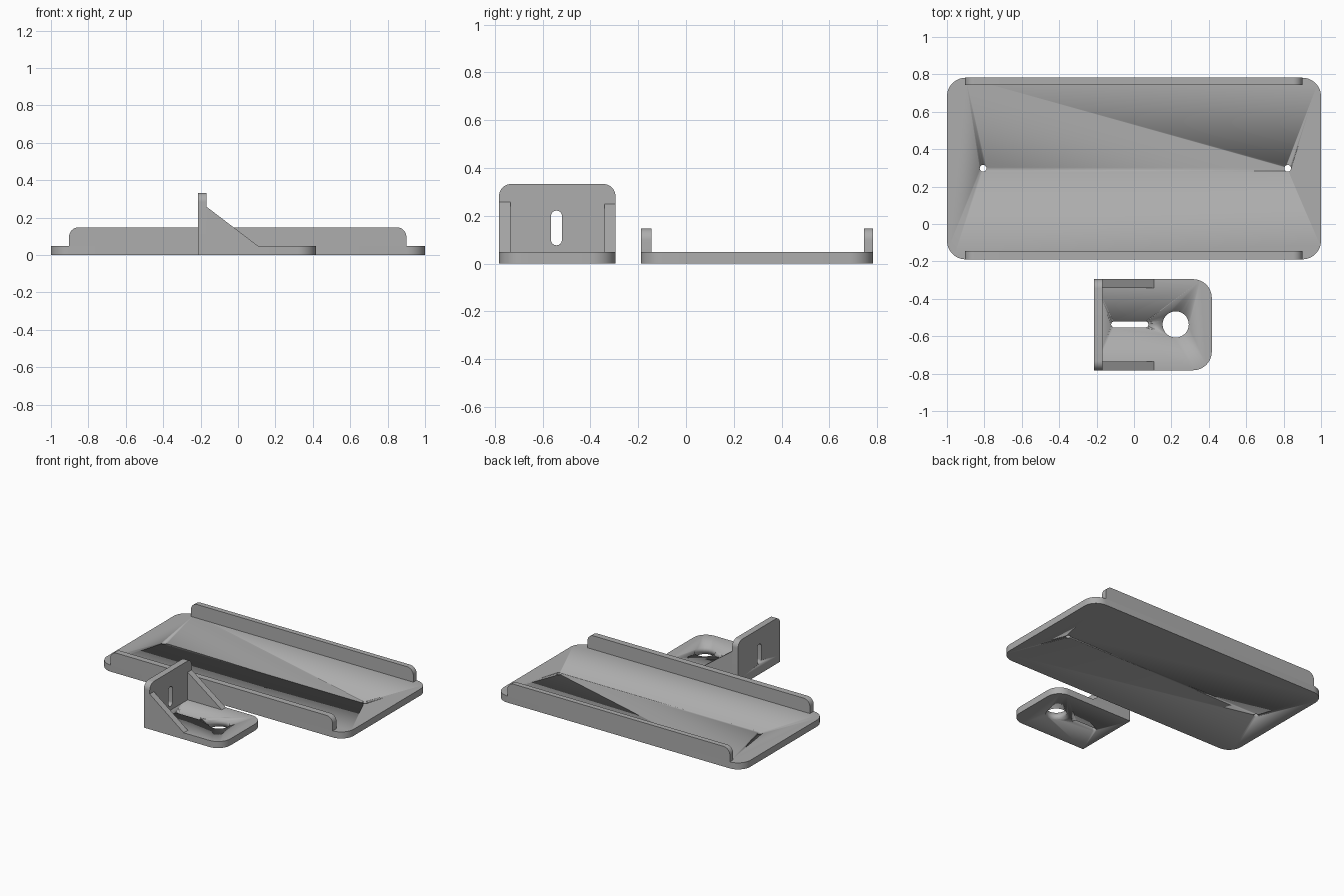
import bpy, bmesh, math
from mathutils import Vector

if "Cube" in bpy.data.objects:
    bpy.data.objects.remove(bpy.data.objects["Cube"])

grey = bpy.data.materials.new("plain grey")
grey.diffuse_color = (0.42, 0.42, 0.42, 1)
grey.use_nodes = True
grey.node_tree.nodes["Principled BSDF"].inputs["Base Color"].default_value = grey.diffuse_color

# Each plane maps profile (u, v) and depth w to x, y, z
PLANES = {"xy": lambda u, v, w: Vector((u, v, w)),
          "xz": lambda u, v, w: Vector((u, w, v)),
          "yz": lambda u, v, w: Vector((w, u, v))}


def rounded(u0, u1, v0, v1, radii, steps=12):
    """Rectangle outline; radii run from lower left, anticlockwise."""
    corners = [(u0, v0, 1, 1), (u1, v0, -1, 1), (u1, v1, -1, -1), (u0, v1, 1, -1)]
    pts = []
    for i, ((u, v, su, sv), r) in enumerate(zip(corners, radii)):
        if r == 0:
            pts.append((u, v))
            continue
        for k in range(steps + 1):
            a = math.pi + (i + k / steps) * math.pi / 2
            pts.append((u + su * r + r * math.cos(a), v + sv * r + r * math.sin(a)))
    return pts


def circle(u, v, r, n=40):
    return [(u + r * math.cos(2 * math.pi * i / n), v + r * math.sin(2 * math.pi * i / n))
            for i in range(n)]


def prism(name, plane, pts, w0, w1):
    """Extrude an outline from depth w0 to w1."""
    bm = bmesh.new()
    face = bm.faces.new([bm.verts.new(PLANES[plane](u, v, w0)) for u, v in pts])
    out = bmesh.ops.extrude_face_region(bm, geom=[face], use_keep_orig=True)
    verts = [g for g in out["geom"] if isinstance(g, bmesh.types.BMVert)]
    bmesh.ops.translate(bm, verts=verts, vec=PLANES[plane](0, 0, w1 - w0))
    bmesh.ops.recalc_face_normals(bm, faces=bm.faces)
    mesh = bpy.data.meshes.new(name)
    bm.to_mesh(mesh)
    bm.free()
    mesh.materials.append(grey)
    obj = bpy.data.objects.new(name, mesh)
    bpy.context.collection.objects.link(obj)
    bpy.ops.object.select_all(action="DESELECT")
    obj.select_set(True)
    bpy.context.view_layer.objects.active = obj
    bpy.ops.object.shade_smooth_by_angle(angle=math.radians(30))
    return obj


def cut(obj, name, plane, pts, w0, w1):
    """Cut an outline through a part, then drop the cutter."""
    cutter = prism(name, plane, pts, w0, w1)
    cutter.hide_render = True
    mod = obj.modifiers.new(name, "BOOLEAN")
    mod.operation, mod.solver, mod.object = "DIFFERENCE", "EXACT", cutter
    bpy.context.view_layer.objects.active = obj
    bpy.ops.object.modifier_apply(modifier=mod.name)
    bpy.data.objects.remove(cutter)


T = 0.048  # plate thickness

# Tray: rounded plate with two small screw holes
tray = prism("tray_plate", "xy", rounded(-1, 1, -0.189, 0.782, [0.1] * 4), 0, T)
for x in (-0.807, 0.822):
    cut(tray, "screw_hole", "xy", circle(x, 0.298, 0.018, 24), -0.1, 0.1)

# Tray rails along both long edges
rail = rounded(-0.903, 0.9, T, 0.148, [0, 0, 0.05, 0.05])
prism("front_rail", "xz", rail, -0.189, -0.144)
prism("back_rail", "xz", rail, 0.744, 0.782)

# Bracket base: round hole and slot
Y0, Y1 = -0.782, -0.295
base = prism("bracket_base", "xy", rounded(-0.215, 0.416, Y0, Y1, [0, 0.1, 0.1, 0]), 0, T)
cut(base, "round_hole", "xy", circle(0.223, -0.537, 0.07), -0.1, 0.1)
cut(base, "base_slot", "xy", rounded(-0.122, 0.077, -0.553, -0.521, [0.0159] * 4), -0.1, 0.1)

# Bracket upright wall with vertical slot
wall = prism("bracket_wall", "yz", rounded(Y0, Y1, T, 0.333, [0, 0, 0.05, 0.05]), -0.215, -0.168)
cut(wall, "wall_slot", "yz", rounded(-0.565, -0.519, 0.077, 0.222, [0.0229] * 4), -0.4, 0)

# Triangular gussets bracing the wall
for name, top, w0, w1 in (("front_gusset", 0.258, Y0, -0.734),
                          ("back_gusset", 0.25, -0.342, Y1)):
    prism(name, "xz", [(-0.168, T), (0.108, T), (-0.168, top)], w0, w1)
